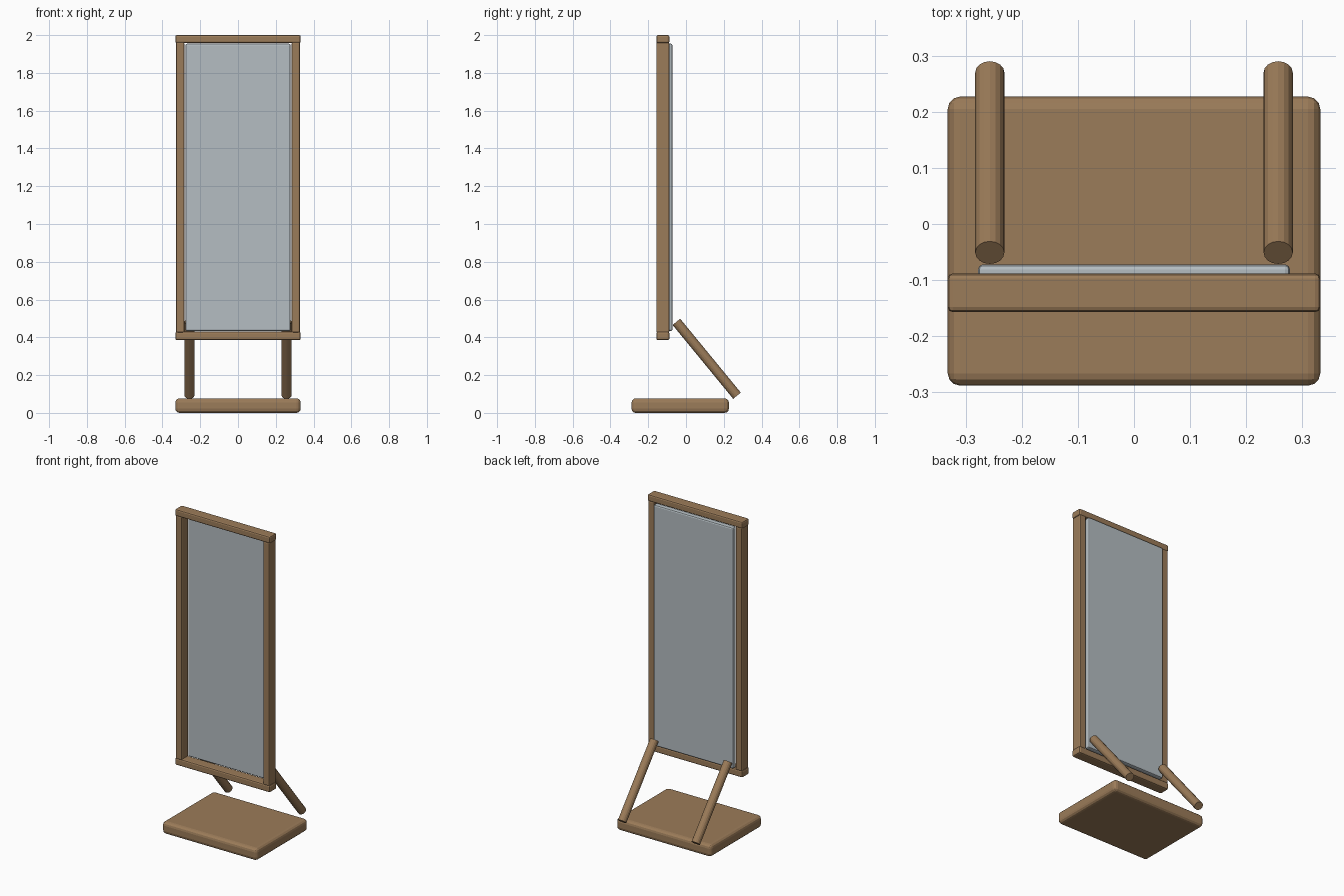
import bpy
import bmesh
from mathutils import Vector

default = bpy.data.objects.get("Cube")
if default:
    bpy.data.objects.remove(default, do_unlink=True)


def make_material(name, colour):
    mat = bpy.data.materials.new(name)
    mat.use_nodes = True
    mat.diffuse_color = (*colour, 1)
    bsdf = mat.node_tree.nodes["Principled BSDF"]
    bsdf.inputs["Base Color"].default_value = (*colour, 1)
    return mat


wood = make_material("warm wood", (0.33, 0.20, 0.10))
glass = make_material("silver glass", (0.46, 0.51, 0.54))


def add_object(name, bm, mat):
    mesh = bpy.data.meshes.new(name)
    bm.to_mesh(mesh)
    bm.free()
    mesh.materials.append(mat)
    obj = bpy.data.objects.new(name, mesh)
    bpy.context.collection.objects.link(obj)
    return obj


def box(name, x, y, z, bevel, mat, segments=2):
    """Rounded box spanning the given (min, max) ranges."""
    low, high = Vector((x[0], y[0], z[0])), Vector((x[1], y[1], z[1]))
    bm = bmesh.new()
    bmesh.ops.create_cube(bm, size=1)
    bmesh.ops.scale(bm, vec=high - low, verts=bm.verts)
    bmesh.ops.translate(bm, vec=(low + high) / 2, verts=bm.verts)
    bmesh.ops.bevel(bm, geom=bm.edges[:], offset=bevel, segments=segments,
                    profile=0.5, affect='EDGES')
    return add_object(name, bm, mat)


def rod(name, start, end, radius, mat, sides=16):
    """Straight faceted cylinder between two points."""
    start, end = Vector(start), Vector(end)
    axis = end - start
    bm = bmesh.new()
    bmesh.ops.create_cone(bm, cap_ends=True, segments=sides, radius1=radius,
                          radius2=radius, depth=axis.length)
    turn = axis.to_track_quat('Z', 'Y').to_matrix()
    bmesh.ops.rotate(bm, matrix=turn, verts=bm.verts)
    bmesh.ops.translate(bm, vec=(start + end) / 2, verts=bm.verts)
    return add_object(name, bm, mat)


# Base slab
half = 0.332
box("base", (-half, half), (-0.288, 0.227), (0, 0.077), 0.022, wood, 3)

# Frame rails
depth = (-0.157, -0.088)
box("top_rail", (-half, half), depth, (1.957, 2.0), 0.009, wood)
box("bottom_rail", (-half, half), depth, (0.385, 0.43), 0.009, wood)

# Mirror panel set into the back of the frame
box("mirror_panel", (-0.278, 0.278), (-0.105, -0.072), (0.433, 1.955), 0.009, glass)

# Frame stiles and slanted rear struts
for side, s in (("left", 1), ("right", -1)):
    x = sorted((s * 0.284, s * 0.328))
    box(side + "_stile", x, depth, (0.425, 1.962), 0.007, wood)
    rod(side + "_strut", (s * 0.257, -0.051, 0.482), (s * 0.257, 0.27, 0.091), 0.026, wood)
